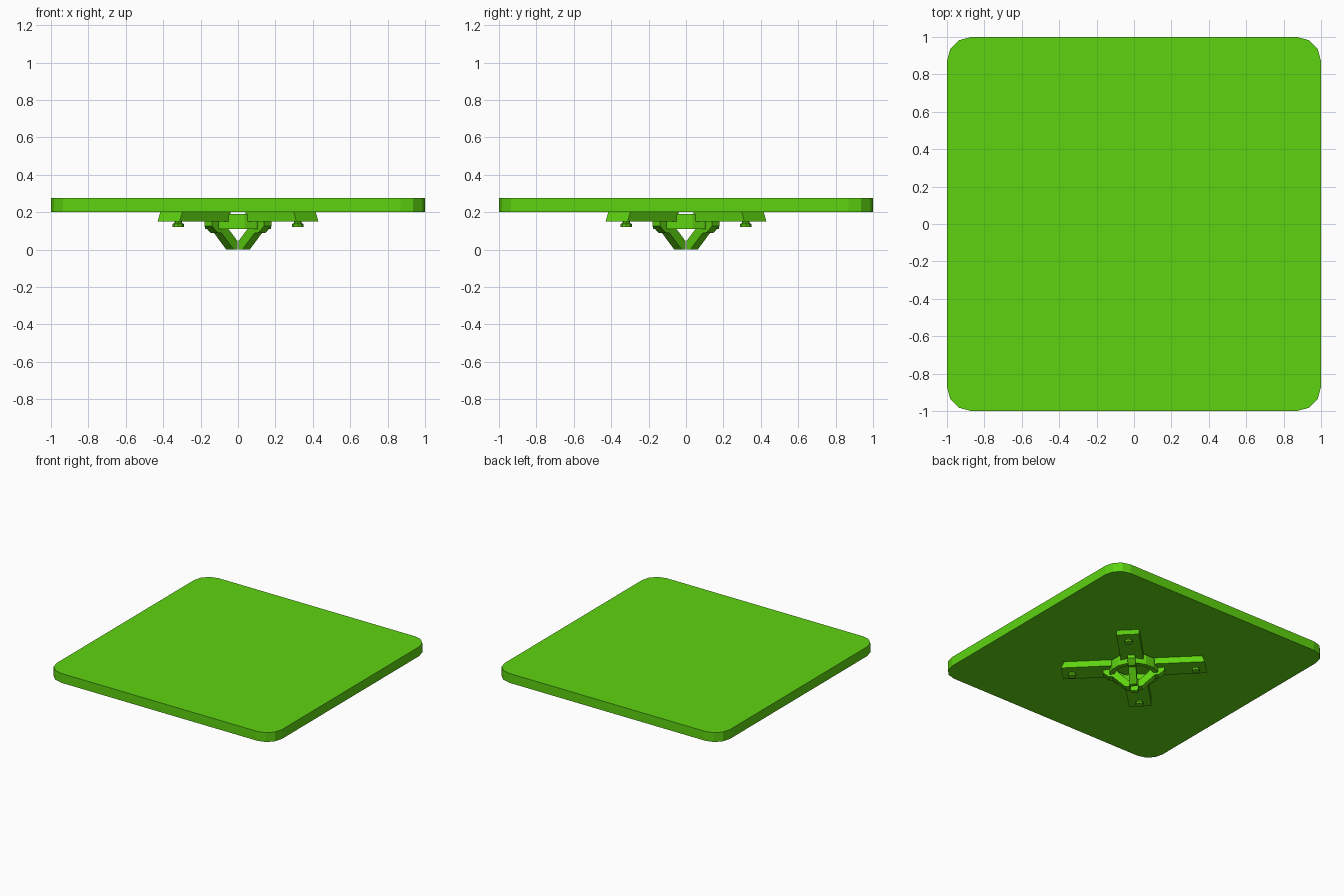
import bpy
import bmesh
from math import pi, cos, sin
from mathutils import Matrix, Vector

if "Cube" in bpy.data.objects:
    bpy.data.objects.remove(bpy.data.objects["Cube"], do_unlink=True)

# Single green material
green = bpy.data.materials.new("bright_green")
green.use_nodes = True
colour = (0.11, 0.65, 0.005, 1)
green.diffuse_color = colour
green.node_tree.nodes["Principled BSDF"].inputs["Base Color"].default_value = colour


def finish(name, bm):
    bmesh.ops.recalc_face_normals(bm, faces=bm.faces)
    mesh = bpy.data.meshes.new(name)
    bm.to_mesh(mesh)
    bm.free()
    mesh.materials.append(green)
    obj = bpy.data.objects.new(name, mesh)
    bpy.context.collection.objects.link(obj)
    return obj


def extrude(name, points, offset):
    """Close a flat outline and extrude it along offset."""
    bm = bmesh.new()
    face = bm.faces.new([bm.verts.new(p) for p in points])
    grown = bmesh.ops.extrude_face_region(bm, geom=[face])["geom"]
    moved = [g for g in grown if isinstance(g, bmesh.types.BMVert)]
    bmesh.ops.translate(bm, verts=moved, vec=Vector(offset))
    return finish(name, bm)


def radial_bar(name, profile, half, angle):
    """Side profile (radius, height) given a width, turned to angle."""
    obj = extrude(name, [(r, -half, z) for r, z in profile], (0, 2 * half, 0))
    obj.data.transform(Matrix.Rotation(angle, 4, "Z"))


def lathe(name, profile, sides, centre=(0, 0), turn=0.0):
    """Closed profile (radius, height) revolved about a vertical axis."""
    bm = bmesh.new()
    rings = []
    for i in range(sides):
        a = turn + 2 * pi * i / sides
        rings.append([bm.verts.new((centre[0] + r * cos(a), centre[1] + r * sin(a), z))
                      for r, z in profile])
    n = len(profile)
    for i in range(sides):
        a, b = rings[i], rings[(i + 1) % sides]
        for j in range(n):
            k = (j + 1) % n
            bm.faces.new((a[j], b[j], b[k], a[k]))
    return finish(name, bm)


# Square slab with rounded corners
radius = 0.13
outline = []
for quarter in range(4):
    mid = pi / 4 + quarter * pi / 2
    cx = (1 - radius) * (1 if cos(mid) > 0 else -1)
    cy = (1 - radius) * (1 if sin(mid) > 0 else -1)
    for step in range(4):
        a = quarter * pi / 2 + step * pi / 6
        outline.append((cx + radius * cos(a), cy + radius * sin(a), 0.2))
extrude("slab", outline, (0, 0, 0.075))

# Mounting ring under the centre
lathe("mounting_ring", [(0.18, 0.11), (0.18, 0.19), (0.145, 0.19), (0.145, 0.11)],
      16, turn=pi / 16)

# Four diagonal arms, each with a claw and a bolt
arm_profile = [(0.14, 0.2), (0.505, 0.2), (0.525, 0.15), (0.14, 0.15)]
claw_profile = [(0.225, 0.15), (0.225, 0.125), (0.18, 0.09), (0.155, 0.09),
                (0.06, 0), (0.03, 0), (0.03, 0.045), (0.1, 0.11), (0.13, 0.15)]
bolt_profile = [(0.001, 0.12), (0.03, 0.12), (0.03, 0.137), (0.02, 0.142),
                (0.02, 0.152), (0.001, 0.152)]
for i in range(4):
    a = pi / 4 + i * pi / 2
    radial_bar(f"arm_{i + 1}", arm_profile, 0.083, a)
    radial_bar(f"claw_{i + 1}", claw_profile, 0.028, a)
    lathe(f"bolt_{i + 1}", bolt_profile, 8, (0.452 * cos(a), 0.452 * sin(a)))
